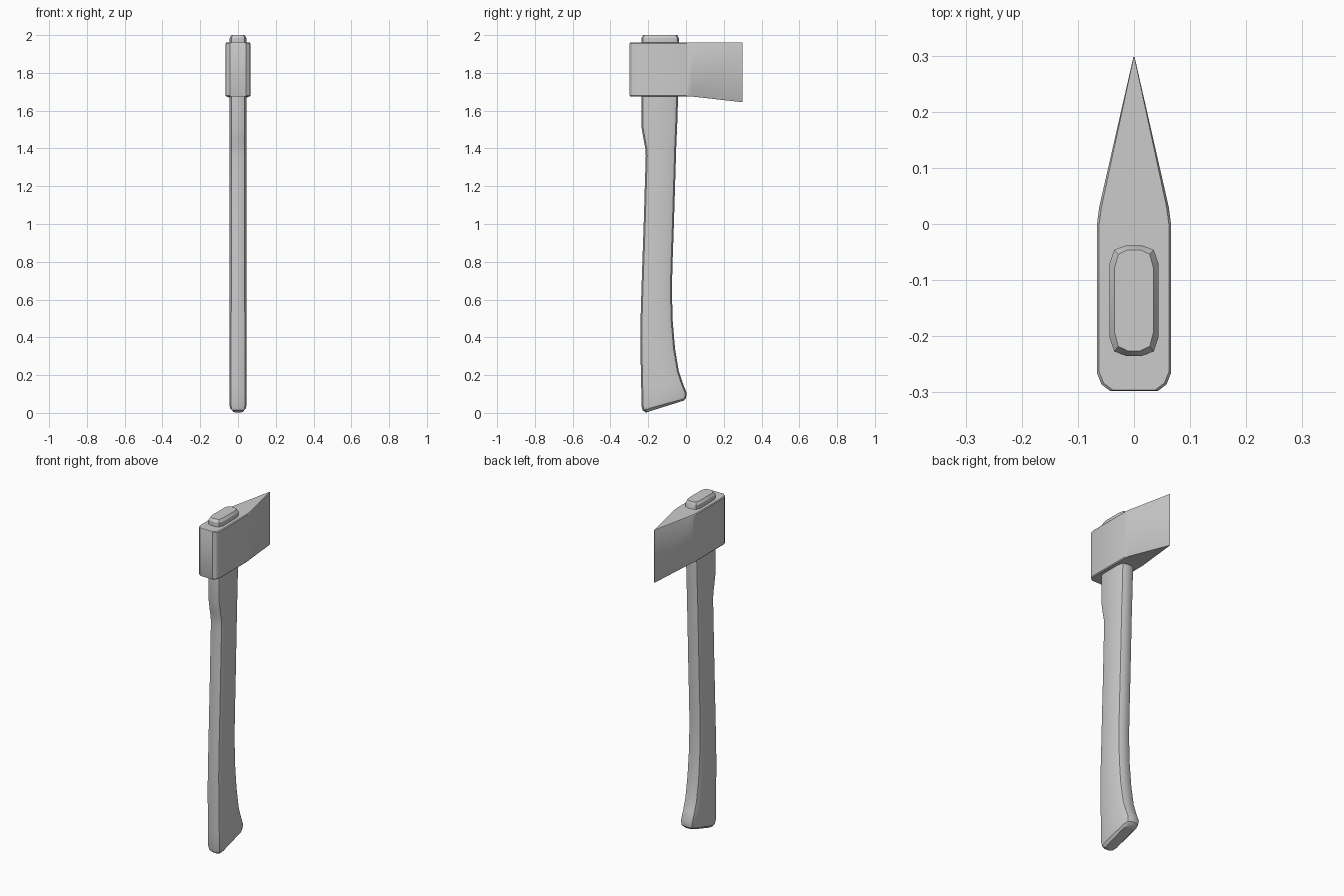
import bpy, bmesh, math

if "Cube" in bpy.data.objects:
    bpy.data.objects.remove(bpy.data.objects["Cube"])


def loft(name, rings):
    """Each ring is a list of (half_width, y, z) stations, mirrored across x = 0."""
    bm = bmesh.new()
    loops = []
    for ring in rings:
        pts = [(x, y, z) for x, y, z in ring] + [(-x, y, z) for x, y, z in reversed(ring)]
        loops.append([bm.verts.new(p) for p in pts])
    n = len(loops[0])
    for a, b in zip(loops, loops[1:]):
        for i in range(n):
            j = (i + 1) % n
            bm.faces.new((a[i], a[j], b[j], b[i]))
    # End caps as strips joining mirrored stations
    for loop in (loops[0], loops[-1]):
        for i in range(n // 2 - 1):
            bm.faces.new((loop[i], loop[i + 1], loop[n - 2 - i], loop[n - 1 - i]))
    bmesh.ops.recalc_face_normals(bm, faces=bm.faces)
    mesh = bpy.data.meshes.new(name)
    bm.to_mesh(mesh)
    bm.free()
    obj = bpy.data.objects.new(name, mesh)
    bpy.context.collection.objects.link(obj)
    bpy.ops.object.select_all(action='DESELECT')
    obj.select_set(True)
    bpy.context.view_layer.objects.active = obj
    bpy.ops.object.shade_smooth_by_angle(angle=math.radians(30))
    return obj


# Axe head: wedge outline with a flared lower edge
outline = [(0.042, -0.298), (0.058, -0.286), (0.066, -0.266), (0.066, 0.0),
           (0.062, 0.03), (0.001, 0.298)]


def head_ring(inset, top, dz):
    ring = []
    for x, y in outline:
        z = 1.96 if top else 1.675 - 0.03 * max(0, (y - 0.03) / 0.268)
        ring.append((max(x - inset, 0.0005), y + (inset * 0.6 if y < -0.2 else 0), z + dz))
    return ring


loft("axe_head", [head_ring(0.004, False, 0), head_ring(0, False, 0.005),
                  head_ring(0, True, -0.005), head_ring(0.004, True, 0)])

# Handle: chamfered section swept along back and front edge points
section = [(0.32, 0.0), (0.8, 0.008), (1.0, 0.034)]


def handle_ring(yb, zb, yf, zf, half):
    depth = yf - yb
    stations = [(w, d / depth) for w, d in section]
    stations += [(w, 1 - t) for w, t in reversed(stations)]
    return [(w * half, yb + t * depth, zb + t * (zf - zb)) for w, t in stations]


tilted_end = [(-0.212, 0.002, -0.012, 0.065, 0.030),
              (-0.230, 0.014, 0.000, 0.078, 0.042),
              (-0.236, 0.040, 0.004, 0.105, 0.046),
              (-0.237, 0.140, -0.018, 0.160, 0.046)]
# z, back y, front y, half width
shaft = [(0.22, -0.239, -0.038, 0.046), (0.34, -0.241, -0.058, 0.046),
         (0.48, -0.241, -0.070, 0.045), (0.65, -0.236, -0.075, 0.044),
         (0.80, -0.231, -0.071, 0.044), (1.00, -0.224, -0.064, 0.044),
         (1.20, -0.218, -0.058, 0.044), (1.36, -0.213, -0.053, 0.044),
         (1.40, -0.215, -0.052, 0.044), (1.45, -0.225, -0.050, 0.044),
         (1.51, -0.235, -0.047, 0.044), (1.67, -0.236, -0.042, 0.044),
         (1.985, -0.235, -0.038, 0.044), (2.00, -0.226, -0.046, 0.035)]
loft("handle", [handle_ring(*r) for r in tilted_end]
     + [handle_ring(b, z, f, z, h) for z, b, f, h in shaft])
